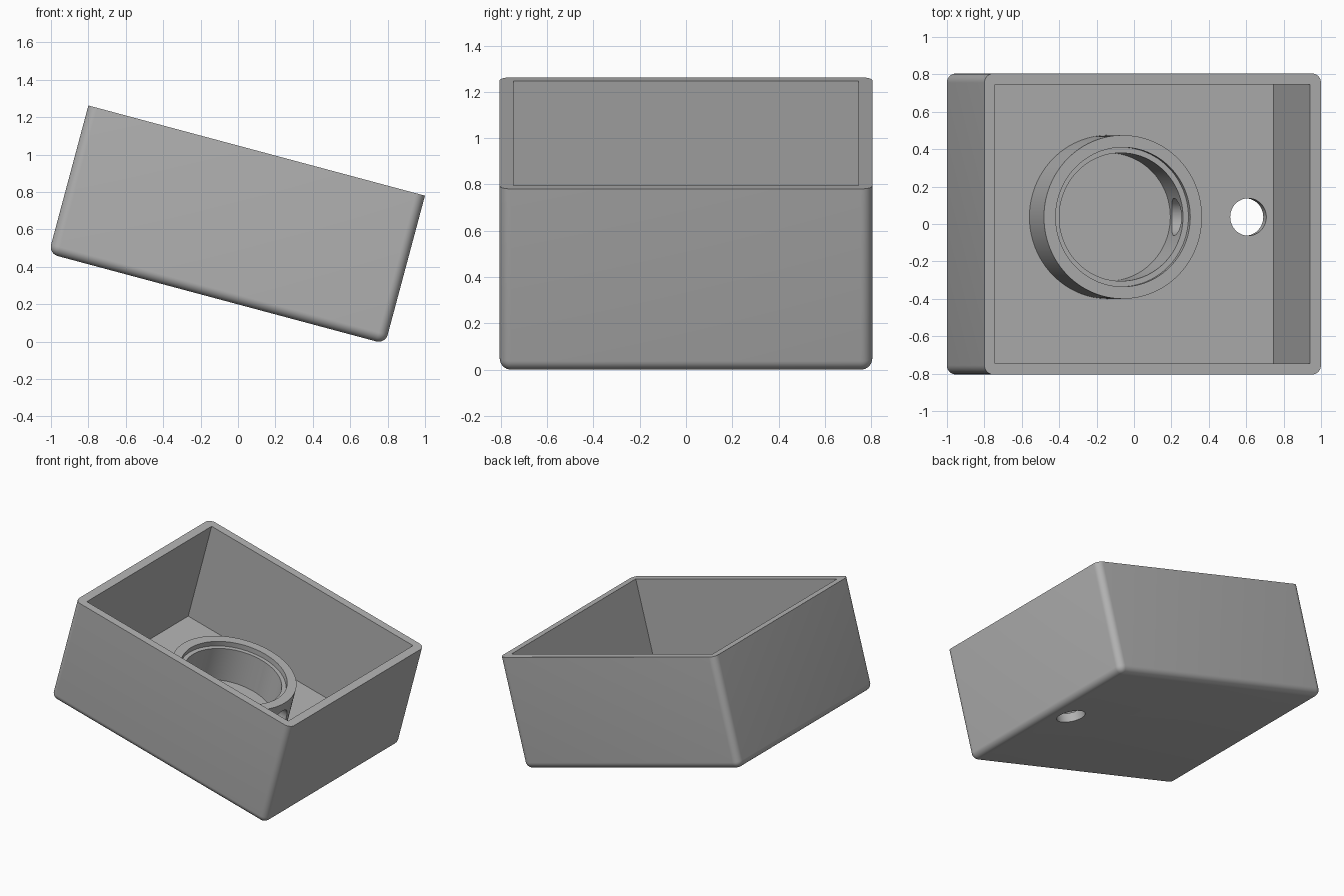
import bpy, bmesh, math
from mathutils import Matrix, Vector

if "Cube" in bpy.data.objects:
    bpy.data.objects.remove(bpy.data.objects["Cube"], do_unlink=True)

# Main sizes, measured along the box's own tilted axes
LENGTH, WIDTH, HEIGHT = 1.863, 1.61, 0.82
WALL, FLOOR, ROUND = 0.06, 0.063, 0.05
RING_X, RING_Y = -0.042, 0.0375
TILT = Matrix.Translation((-0.1124, 0, 0.2295)) @ Matrix.Rotation(math.radians(15), 4, 'Y')

grey = bpy.data.materials.new("plain grey")
grey.use_nodes = True
colour = (0.45, 0.45, 0.45, 1)
grey.diffuse_color = colour
grey.node_tree.nodes["Principled BSDF"].inputs["Base Color"].default_value = colour


def make_object(name, bm):
    bmesh.ops.recalc_face_normals(bm, faces=bm.faces)
    mesh = bpy.data.meshes.new(name)
    bm.to_mesh(mesh)
    bm.free()
    mesh.materials.append(grey)
    obj = bpy.data.objects.new(name, mesh)
    bpy.context.collection.objects.link(obj)
    obj.matrix_world = TILT
    return obj


def block(size, bottom):
    bm = bmesh.new()
    place = Matrix.Translation((0, 0, bottom + size[2] / 2)) @ Matrix.Diagonal((*size, 1))
    bmesh.ops.create_cube(bm, size=1, matrix=place)
    return bm


def cylinder(radius, depth, matrix):
    bm = bmesh.new()
    bmesh.ops.create_cone(bm, cap_ends=True, segments=48, radius1=radius,
                          radius2=radius, depth=depth, matrix=matrix)
    return bm


def activate(obj):
    bpy.ops.object.select_all(action='DESELECT')
    obj.select_set(True)
    bpy.context.view_layer.objects.active = obj


def cut(obj, cutter):
    cutter.hide_render = True
    bpy.context.view_layer.update()
    mod = obj.modifiers.new("cut", 'BOOLEAN')
    mod.operation, mod.solver, mod.object = 'DIFFERENCE', 'EXACT', cutter
    activate(obj)
    bpy.ops.object.modifier_apply(modifier=mod.name)
    bpy.data.objects.remove(cutter, do_unlink=True)


def smooth(obj):
    activate(obj)
    bpy.ops.object.shade_smooth_by_angle(angle=math.radians(30))


# Open box: rounded everywhere except at the rim
bm = block((LENGTH, WIDTH, HEIGHT), 0)
rounded = [e for e in bm.edges if min(v.co.z for v in e.verts) < 0.01]
bmesh.ops.bevel(bm, geom=rounded, offset=ROUND, segments=8, profile=0.5, affect='EDGES')
box = make_object("open_box", bm)
cut(box, make_object("cavity_cutter", block((LENGTH - 2 * WALL, WIDTH - 2 * WALL, HEIGHT), FLOOR)))

# Round hole through the floor
hole = Matrix.Translation((0.732, RING_Y, 0))
cut(box, make_object("floor_hole_cutter", cylinder(0.1, 0.5, hole)))
smooth(box)

# Ring socket with a stepped lip, turned from its wall section
section = [(0.4375, FLOOR - 0.01), (0.4375, 0.363), (0.3725, 0.363),
           (0.3725, 0.325), (0.3425, 0.325), (0.3425, FLOOR - 0.01)]
bm = bmesh.new()
verts = [bm.verts.new((r, 0, z)) for r, z in section]
edges = [bm.edges.new((verts[i], verts[(i + 1) % len(verts)])) for i in range(len(verts))]
bmesh.ops.spin(bm, geom=verts + edges, cent=(0, 0, 0), axis=(0, 0, 1),
               angle=2 * math.pi, steps=96, use_merge=True)
bmesh.ops.remove_doubles(bm, verts=bm.verts, dist=0.0005)
bmesh.ops.translate(bm, verts=bm.verts, vec=Vector((RING_X, RING_Y, 0)))
ring = make_object("ring_socket", bm)

# Cable hole through the side of the ring
side = Matrix.Translation((RING_X + 0.4, RING_Y, 0.195)) @ Matrix.Rotation(math.pi / 2, 4, 'Y')
cut(ring, make_object("side_hole_cutter", cylinder(0.1, 0.3, side)))
smooth(ring)
